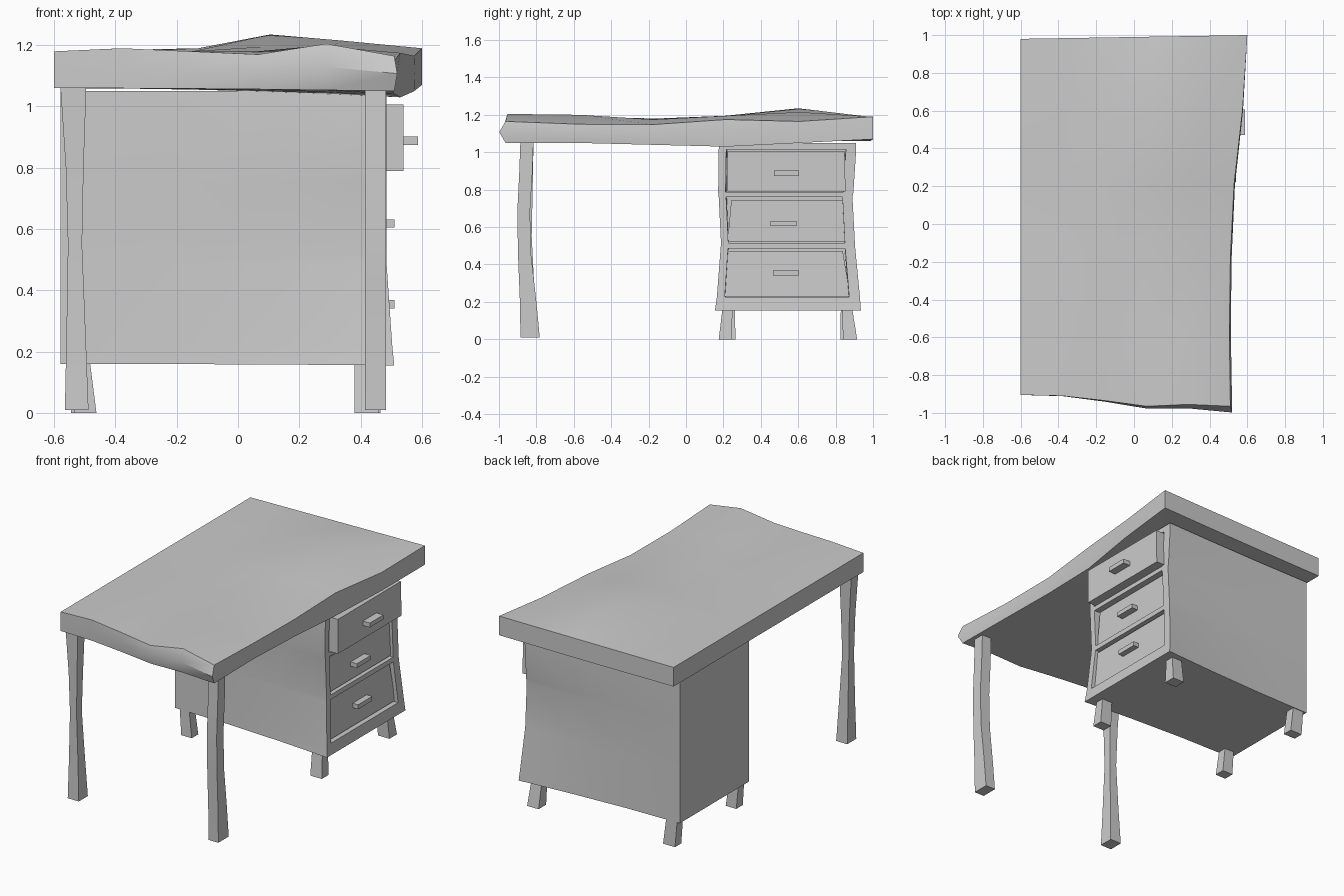
import bpy, bmesh

if "Cube" in bpy.data.objects:
    bpy.data.objects.remove(bpy.data.objects["Cube"])


def finish(name, bm):
    bmesh.ops.recalc_face_normals(bm, faces=bm.faces)
    me = bpy.data.meshes.new(name)
    bm.to_mesh(me)
    bm.free()
    ob = bpy.data.objects.new(name, me)
    bpy.context.collection.objects.link(ob)
    bpy.ops.object.select_all(action='DESELECT')
    ob.select_set(True)
    bpy.context.view_layer.objects.active = ob
    bpy.ops.object.shade_smooth_by_angle(angle=0.55)
    return ob


def lattice(name, n, pos, solid=lambda c: True):
    """Skin of a block of cells; pos maps a lattice index to a point."""
    bm, cache = bmesh.new(), {}

    def vert(c):
        if c not in cache:
            cache[c] = bm.verts.new(pos(*c))
        return cache[c]

    def filled(c):
        return all(0 <= c[a] < n[a] for a in range(3)) and solid(c)

    for i in range(n[0]):
        for j in range(n[1]):
            for k in range(n[2]):
                c = (i, j, k)
                if not filled(c):
                    continue
                for a in range(3):
                    b, d = (a + 1) % 3, (a + 2) % 3
                    for s in (0, 1):
                        nb = list(c)
                        nb[a] += 2 * s - 1
                        if filled(tuple(nb)):
                            continue
                        quad = []
                        for p, q in ((0, 0), (1, 0), (1, 1), (0, 1)):
                            v = list(c)
                            v[a] += s
                            v[b] += p
                            v[d] += q
                            quad.append(vert(tuple(v)))
                        bm.faces.new(quad)
    return finish(name, bm)


def loft(name, *sections):
    """Four-sided post through sections (z, x0, x1, y0, y1)."""
    def pos(i, j, k):
        s = sections[k]
        return (s[1 + i], s[3 + j], s[0])
    return lattice(name, (1, 1, len(sections) - 1), pos)


def lerp(a, b, t):
    return a + (b - a) * t


# Worn tabletop: rows run from front to back, columns from left to right
heights = [(1.18, 1.19, 1.18, 1.17, 1.205, 1.165),
           (1.18, 1.19, 1.18, 1.18, 1.20, 1.15),
           (1.18, 1.18, 1.18, 1.175, 1.175, 1.148),
           (1.18, 1.18, 1.18, 1.195, 1.195, 1.175),
           (1.18, 1.185, 1.19, 1.235, 1.215, 1.165),
           (1.18, 1.182, 1.184, 1.186, 1.188, 1.19)]
edge_x = (.51, .505, .51, .53, .575, .6)
edge_low = (1.05, 1.05, 1.04, 1.03, 1.05, 1.07)
front_y = (-.905, -.91, -.935, -.965, -.955, -.965)


def top_pos(i, j, k):
    u, v = i / 5, j / 5
    x = lerp(-.6, edge_x[j], u)
    y0 = front_y[i] - (.033 * u * u if k == 1 else 0)
    y = lerp(y0, .98 + .02 * u, v)
    low = lerp(1.06, edge_low[j], u * u)
    z = lerp(low, heights[j][i], k / 2)
    if k == 1 and i == 5:
        x += .01 * (1 - v)
    return (x, y, z)


lattice("tabletop", (5, 5, 2), top_pos)

# Drawer cabinet with three recesses, warped towards the drawer side
levels = (.155, .225, .485, .515, .76, .787, 1.015, 1.05)
side_low = (.155, .165, .185, .187, .175, .172, .175, .178)
side_high = (.935, .93, .905, .903, .89, .895, .91, .91)
flare = (.025, .018, 0, 0, 0, 0, 0, 0)


def body_pos(i, j, k):
    t = (0, .35, .7, .93, 1)[i]
    w = t * t
    lo, hi = lerp(.2, side_low[k], w), lerp(.89, side_high[k], w)
    y = lerp(lo, hi, (0, .055, .925, 1)[j])
    z = levels[k] + (.005 * (1 - w) if k == 0 else 0)
    return (lerp(-.58, .485, t) + flare[k] * w ** 3, y, z)


lattice("drawer_cabinet", (4, 3, 7), body_pos,
        lambda c: not (c[0] == 3 and c[1] == 1 and c[2] in (1, 3, 5)))

# Drawers, the top one pulled out
loft("top_drawer", (.79, .3, .54, .222, .853), (1.007, .3, .54, .222, .848))
loft("middle_drawer", (.522, .3, .468, .222, .855), (.742, .3, .465, .242, .848))
loft("bottom_drawer", (.23, .3, .478, .207, .878), (.473, .3, .468, .22, .838))

# Handles
for name, x0, x1, y0, y1, z0, z1 in (
        ("top_handle", .535, .588, .47, .605, .874, .902),
        ("middle_handle", .46, .51, .452, .59, .605, .632),
        ("bottom_handle", .465, .51, .465, .605, .341, .369)):
    loft(name, (z0, x0, x1, y0, y1), (z1, x0, x1, y0, y1))

# Long legs at the open end
loft("left_long_leg",
     (0.01, -.565, -.488, -.885, -.795), (.25, -.56, -.497, -.88, -.81),
     (.55, -.555, -.509, -.877, -.825), (.8, -.562, -.504, -.88, -.82),
     (1.07, -.58, -.495, -.885, -.815))
loft("right_long_leg",
     (0.01, .415, .483, -.885, -.782), (.2, .415, .483, -.888, -.80),
     (.45, .415, .483, -.898, -.828), (.68, .415, .483, -.902, -.834),
     (.88, .415, .483, -.892, -.822), (1.07, .415, .483, -.885, -.815))

# Short legs under the cabinet
loft("front_short_leg_a", (0, .38, .46, .175, .243), (.18, .38, .45, .197, .25))
loft("front_short_leg_b", (0, .385, .465, .84, .915), (.18, .38, .45, .833, .886))
loft("rear_short_leg_a", (0, -.535, -.462, .2, .265), (.18, -.55, -.485, .205, .26))
loft("rear_short_leg_b", (0, -.545, -.462, .825, .888), (.18, -.56, -.485, .828, .886))
